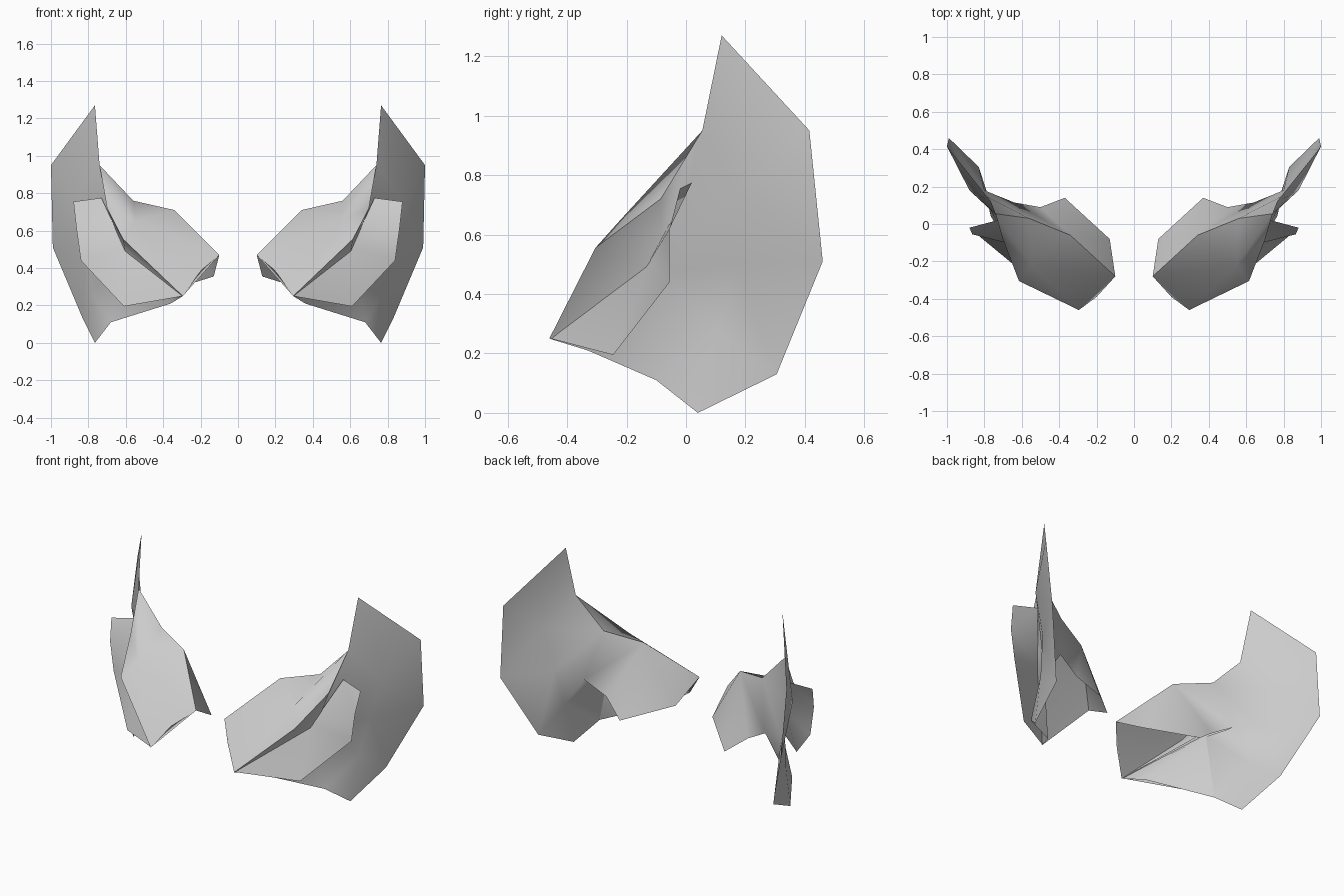
import bpy
import bmesh

cube = bpy.data.objects.get("Cube")
if cube:
    bpy.data.objects.remove(cube)

# Single plain colour
grey = bpy.data.materials.new("light_grey")
grey.use_nodes = True
grey.diffuse_color = (0.6, 0.6, 0.6, 1)
grey.node_tree.nodes["Principled BSDF"].inputs["Base Color"].default_value = (0.6, 0.6, 0.6, 1)

# Key points of the left ear
points = dict(
    # rim of the flared ear blade
    tip=(.765, .12, 1.27), rear_top=(1, .415, .95), rear_mid=(.99, .46, .51),
    rear_low=(.83, .305, .13), lobe=(.765, .04, 0), lobe_front=(.68, -.1, .11),
    # front ridge of the opening
    notch=(.74, .055, .95), ridge_top=(.7, -.085, .72), ridge_mid=(.615, -.305, .555),
    ridge_low=(.295, -.46, .25), lip=(.36, -.33, .21),
    # open base towards the head
    base_front=(.2, -.39, .385), base_top=(.1, -.28, .47), base_back=(.13, -.08, .355),
    base_heel=(.37, .14, .28), heel_inner=(.5, .09, .38),
    # upper crest and forward swell
    crest_in=(.34, -.06, .71), crest_out=(.56, .03, .76), swell=(.55, -.22, .65),
    # inner bowl, and the spine of the blade on both its sides
    bowl=(.6, -.08, .47), back=(.64, .115, .46),
    spine_top=(.87, .19, .75), spine_mid=(.8, .18, .5), spine_low=(.77, .12, .27),
    hollow_top=(.88, .18, .75), hollow_mid=(.815, .165, .5), hollow_low=(.78, .105, .27),
    # folded flap inside the opening
    flap_in=(.73, .02, .775), flap_out=(.88, -.02, .755), flap_side=(.865, -.055, .62),
    flap_bend=(.84, -.055, .44), flap_fold=(.61, -.12, .515),
    flap_low=(.61, -.245, .195), flap_front=(.295, -.455, .25),
)


def fan(centre, *ring):
    """Triangles from a centre point to each pair of neighbours in a ring."""
    return [(centre, a, b) for a, b in zip(ring, ring[1:])]


def mirrored_sheet(name, faces):
    """Build a smooth open sheet from named points, mirrored across x."""
    bm = bmesh.new()
    used = dict.fromkeys(key for corners in faces for key in corners)
    verts = {key: bm.verts.new(points[key]) for key in used}
    for corners in faces:
        bm.faces.new([verts[key] for key in corners])
    bmesh.ops.recalc_face_normals(bm, faces=bm.faces)
    for face in bm.faces:
        face.smooth = True
    mesh = bpy.data.meshes.new(name)
    bm.to_mesh(mesh)
    bm.free()
    mesh.materials.append(grey)
    obj = bpy.data.objects.new(name, mesh)
    bpy.context.collection.objects.link(obj)
    mirror = obj.modifiers.new("Mirror", 'MIRROR')
    mirror.use_mirror_merge = False


# Front wall, from the crest down to the ridge
mirrored_sheet("front_walls", [
    *fan("swell", "base_top", "crest_in", "crest_out", "notch", "ridge_top",
         "ridge_mid", "ridge_low", "base_top"),
    ("base_top", "base_front", "ridge_low"),
])

# Hollow front of the blade, running into the bowl and up to the ridge
mirrored_sheet("ear_hollows", [
    *fan("hollow_top", "bowl", "notch", "tip", "rear_top", "rear_mid", "hollow_mid", "bowl"),
    ("rear_mid", "rear_low", "hollow_mid"),
    *fan("hollow_low", "hollow_mid", "rear_low", "lobe", "lobe_front", "bowl", "hollow_mid"),
    *fan("bowl", "lobe_front", "lip", "ridge_low", "ridge_mid", "ridge_top", "notch"),
])

# Back of the blade, running into the back wall
mirrored_sheet("ear_backs", [
    *fan("spine_top", "crest_out", "notch", "tip", "rear_top", "rear_mid", "spine_mid"),
    ("rear_mid", "rear_low", "spine_mid"),
    *fan("spine_low", "spine_mid", "rear_low", "lobe", "lobe_front", "bowl", "back", "spine_mid"),
    ("crest_out", "spine_top", "spine_mid", "back"),
    ("crest_in", "crest_out", "back", "heel_inner"),
    *fan("crest_in", "heel_inner", "base_heel", "base_back", "base_top"),
])

# Folded flap lying inside the opening
mirrored_sheet("inner_flaps", [
    ("flap_in", "flap_out", "flap_side", "flap_fold"),
    ("flap_side", "flap_bend", "flap_fold"),
    ("flap_fold", "flap_bend", "flap_low", "flap_front"),
])
